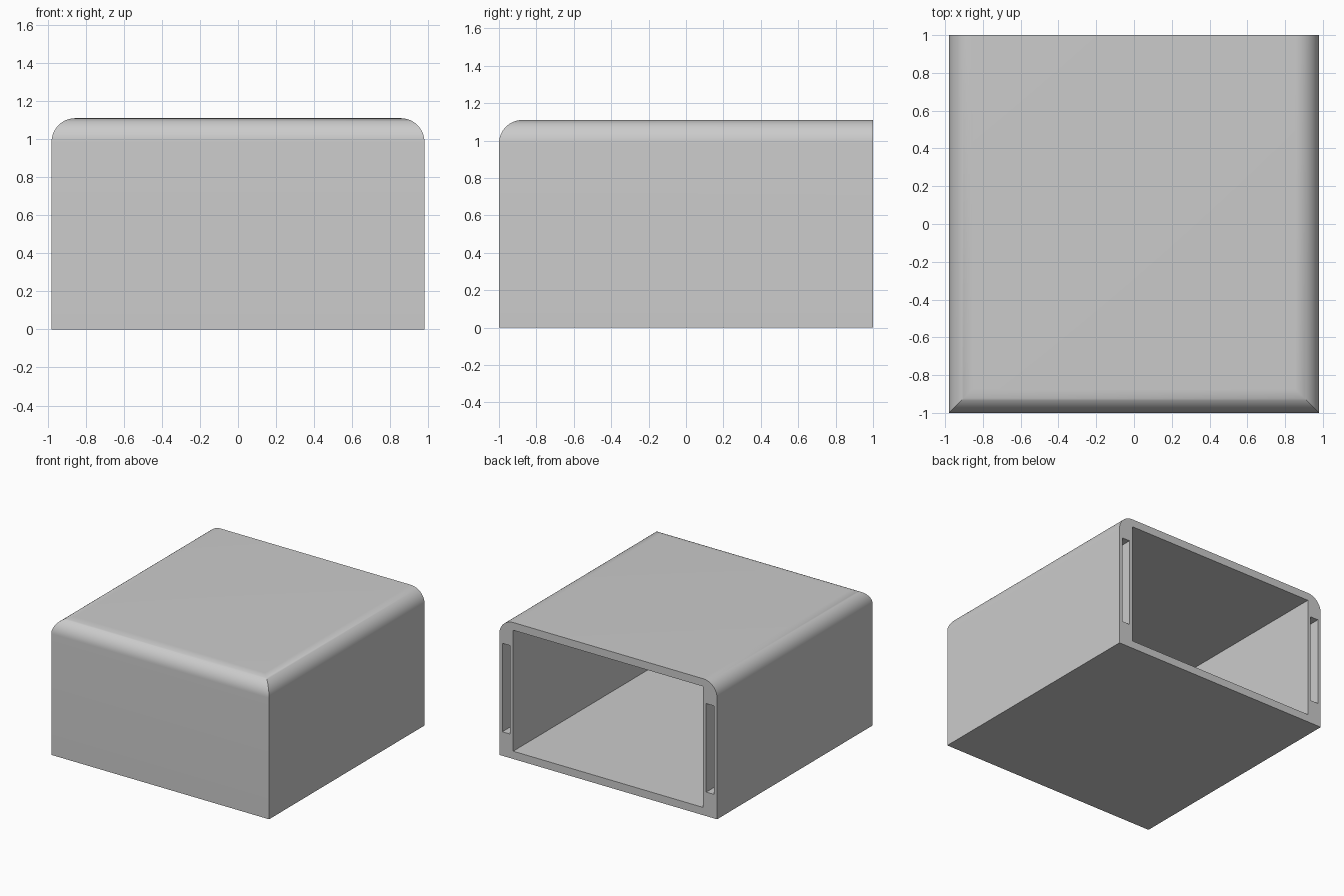
import bpy
import bmesh
import math

cube = bpy.data.objects.get("Cube")
if cube:
    bpy.data.objects.remove(cube, do_unlink=True)

HALF_X, HALF_Y, HEIGHT = 0.98, 1.0, 1.11
RADIUS, STEPS = 0.125, 16
WALL = 0.063

# Single plain grey
grey = bpy.data.materials.new("plain grey")
grey.use_nodes = True
colour = (0.6, 0.6, 0.6, 1)
grey.diffuse_color = colour
grey.node_tree.nodes["Principled BSDF"].inputs["Base Color"].default_value = colour


def make_object(name, bm):
    bmesh.ops.recalc_face_normals(bm, faces=bm.faces)
    mesh = bpy.data.meshes.new(name)
    bm.to_mesh(mesh)
    bm.free()
    mesh.materials.append(grey)
    obj = bpy.data.objects.new(name, mesh)
    bpy.context.collection.objects.link(obj)
    return obj


def add_box(bm, low, high):
    verts = bmesh.ops.create_cube(bm, size=1)["verts"]
    for v in verts:
        for i in range(3):
            v.co[i] = low[i] if v.co[i] < 0 else high[i]


# Sleeve body: rings that shrink at the sides and front, but stay flat at the back
levels = [(0, 0)]
for i in range(STEPS + 1):
    a = math.pi / 2 * i / STEPS
    levels.append((RADIUS * (1 - math.cos(a)), HEIGHT - RADIUS + RADIUS * math.sin(a)))

bm = bmesh.new()
rings = []
for inset, z in levels:
    x, y = HALF_X - inset, HALF_Y - inset
    corners = [(x, HALF_Y), (x, -y), (-x, -y), (-x, HALF_Y)]
    rings.append([bm.verts.new((cx, cy, z)) for cx, cy in corners])
for low, high in zip(rings, rings[1:]):
    for i in range(3):
        bm.faces.new((low[i], low[i + 1], high[i + 1], high[i]))
bm.faces.new(rings[0])
bm.faces.new(rings[-1])
bm.faces.new([r[0] for r in rings] + [r[3] for r in reversed(rings)])
body = make_object("sleeve_body", bm)

# Cutter: main cavity and a narrow slot in each side wall, open at the back
bm = bmesh.new()
front, back = -HALF_Y + WALL, HALF_Y + 0.1
add_box(bm, (-0.855, front, WALL), (0.855, back, HEIGHT - WALL))
for side in (-1, 1):
    xs = sorted((side * 0.882, side * 0.953))
    add_box(bm, (xs[0], front, 0.195), (xs[1], back, 0.915))
cutter = make_object("cavity_cutter", bm)
cutter.hide_render = True

# Hollow out the body
cut = body.modifiers.new("hollow", 'BOOLEAN')
cut.operation = 'DIFFERENCE'
cut.solver = 'EXACT'
cut.object = cutter
bpy.ops.object.select_all(action='DESELECT')
body.select_set(True)
bpy.context.view_layer.objects.active = body
bpy.ops.object.modifier_apply(modifier=cut.name)
bpy.data.objects.remove(cutter, do_unlink=True)

# Smooth the rounded edges, keep the corners sharp
bpy.ops.object.shade_smooth_by_angle(angle=math.radians(30))
